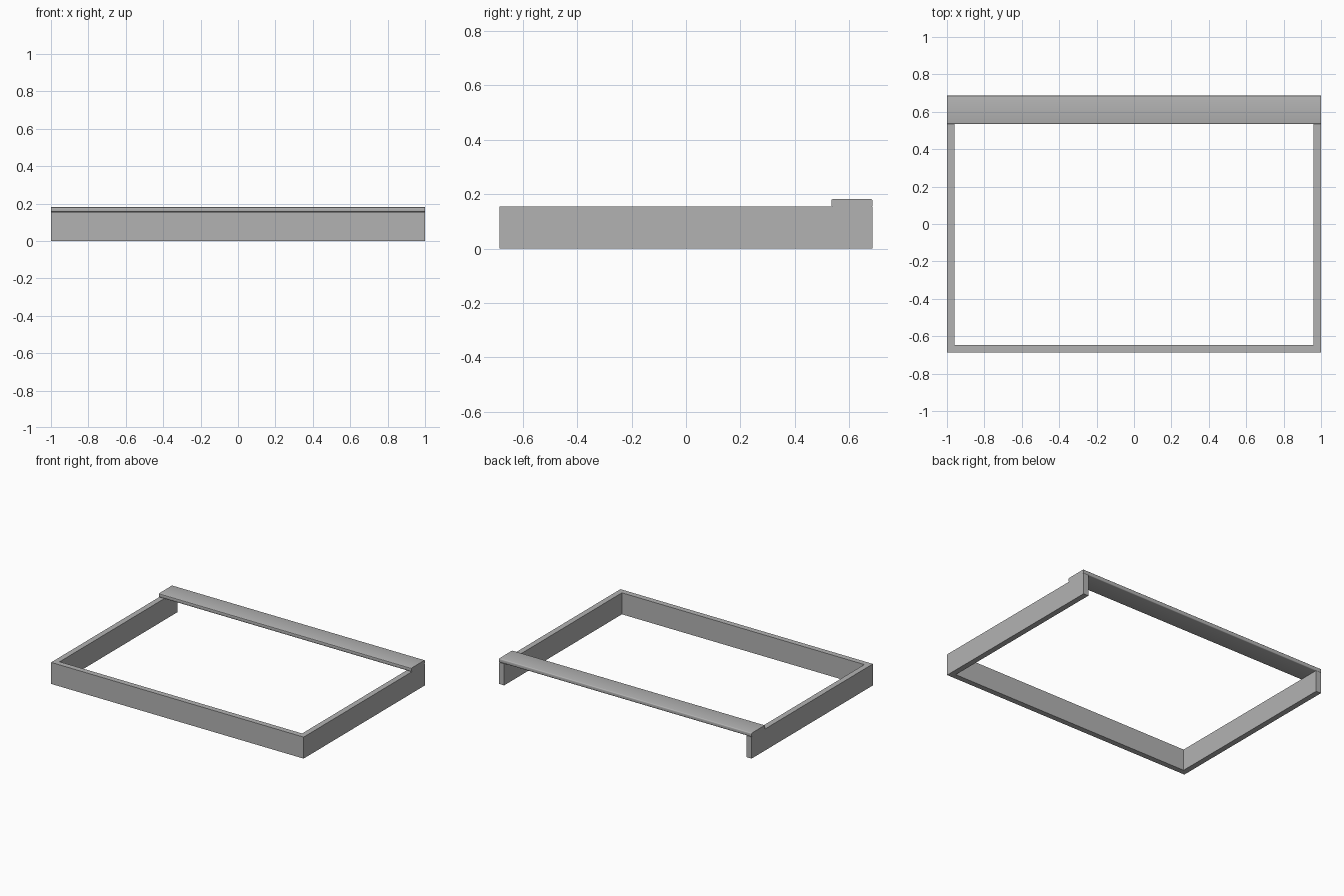
import bpy
import bmesh

default = bpy.data.objects.get("Cube")
if default:
    bpy.data.objects.remove(default, do_unlink=True)

grey = bpy.data.materials.new("plain_grey")
grey.use_nodes = True
colour = (0.45, 0.45, 0.45, 1)
grey.diffuse_color = colour
grey.node_tree.nodes["Principled BSDF"].inputs["Base Color"].default_value = colour

HALF_X, HALF_Y = 1.0, 0.686
WALL, WALL_TOP = 0.04, 0.154
TOP, PLANK_FRONT = 0.182, 0.534


def extrude_profile(name, points, direction):
    """Make a solid by extruding one closed outline along a direction."""
    bm = bmesh.new()
    face = bm.faces.new([bm.verts.new(p) for p in points])
    result = bmesh.ops.extrude_face_region(bm, geom=[face])
    verts = [g for g in result["geom"] if isinstance(g, bmesh.types.BMVert)]
    bmesh.ops.translate(bm, verts=verts, vec=direction)
    bmesh.ops.recalc_face_normals(bm, faces=bm.faces)
    mesh = bpy.data.meshes.new(name)
    bm.to_mesh(mesh)
    bm.free()
    mesh.materials.append(grey)
    obj = bpy.data.objects.new(name, mesh)
    bpy.context.collection.objects.link(obj)
    return obj


# U-shaped frame: front wall and two side walls, open at the back
half = [(HALF_X, -HALF_Y), (HALF_X, HALF_Y),
        (HALF_X - WALL, HALF_Y), (HALF_X - WALL, -HALF_Y + WALL)]
outline = half + [(-x, y) for x, y in reversed(half)]
extrude_profile("frame_walls", [(x, y, 0) for x, y in outline], (0, 0, WALL_TOP))

# Flat plank across the back, resting on the side walls
section = [(-HALF_X, PLANK_FRONT, WALL_TOP), (-HALF_X, HALF_Y, WALL_TOP),
           (-HALF_X, HALF_Y, TOP), (-HALF_X, PLANK_FRONT, TOP)]
plank = extrude_profile("back_plank", section, (2 * HALF_X, 0, 0))

# Round only the long edges of the plank
bm = bmesh.new()
bm.from_mesh(plank.data)
long_edges = [e for e in bm.edges if e.calc_length() > HALF_X]
bmesh.ops.bevel(bm, geom=long_edges, offset=0.006, segments=3,
                profile=0.5, affect='EDGES')
bm.to_mesh(plank.data)
bm.free()

bpy.ops.object.select_all(action='DESELECT')
plank.select_set(True)
bpy.context.view_layer.objects.active = plank
bpy.ops.object.shade_smooth_by_angle()
